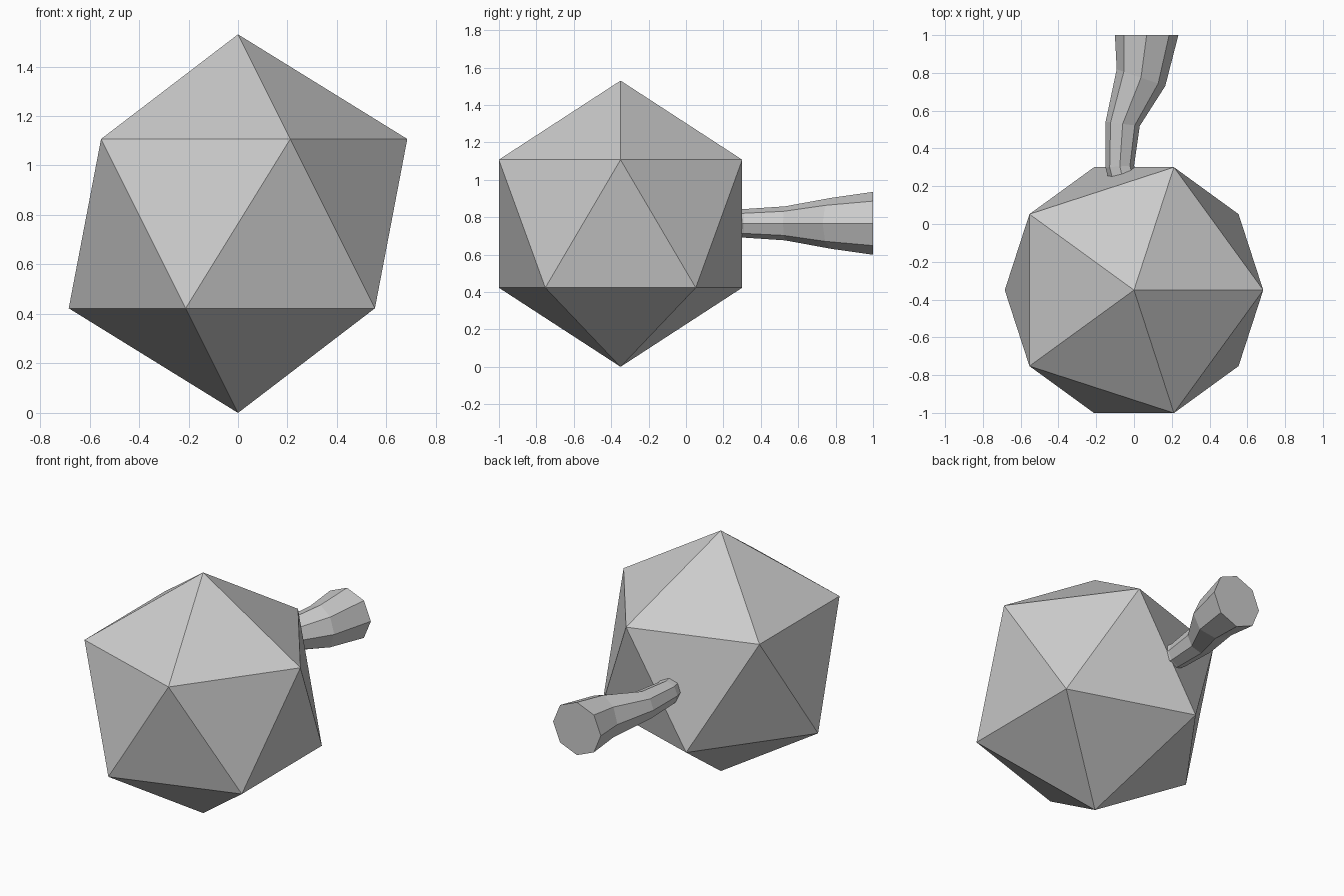
import bpy, bmesh
from math import cos, sin, pi, radians

if "Cube" in bpy.data.objects:
    bpy.data.objects.remove(bpy.data.objects["Cube"])

# Body: plain icosahedron standing on one point
bpy.ops.mesh.primitive_ico_sphere_add(subdivisions=1, radius=0.765,
                                      location=(0, -0.35, 0.765))
bpy.context.object.name = "body"

# Tail: eight-sided flaring tube; each ring is (x, y, radius, tilt in degrees)
RINGS = [(-0.05, 0.20, 0.074, 8), (-0.075, 0.305, 0.076, 4),
         (-0.06, 0.53, 0.091, -7), (0.037, 0.775, 0.136, -19),
         (0.067, 1.00, 0.168, 0)]
SIDES, HEIGHT = 8, 0.767

bm = bmesh.new()
loops = []
for x, y, r, tilt in RINGS:
    t = radians(tilt)
    loop = []
    for i in range(SIDES):
        a = 2 * pi * i / SIDES
        loop.append(bm.verts.new((x + r * cos(a) * cos(t),
                                  y + r * cos(a) * sin(t),
                                  HEIGHT + r * sin(a))))
    loops.append(loop)
for low, high in zip(loops, loops[1:]):
    for i in range(SIDES):
        j = (i + 1) % SIDES
        bm.faces.new((low[i], low[j], high[j], high[i]))
bm.faces.new(loops[0])
bm.faces.new(loops[-1])
bmesh.ops.recalc_face_normals(bm, faces=bm.faces)

mesh = bpy.data.meshes.new("tail")
bm.to_mesh(mesh)
bm.free()
bpy.context.collection.objects.link(bpy.data.objects.new("tail", mesh))
